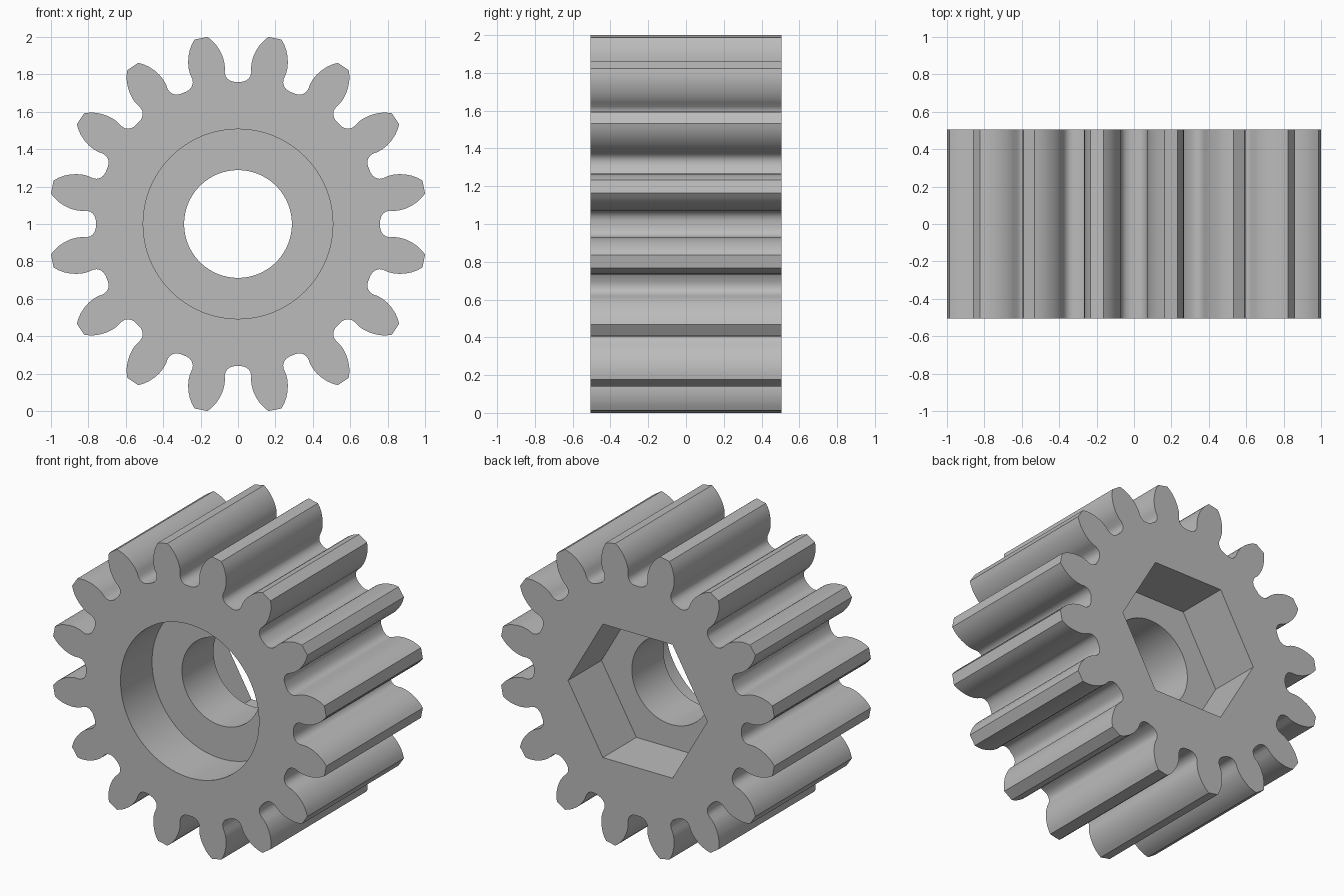
import bpy, bmesh, math

TEETH = 16
HALF = 0.505          # half the gear thickness along y
BORE_FLOOR = -0.175   # y of the round recess floor
HEX_FLOOR = 0.155     # y of the hexagonal recess floor

cube = bpy.data.objects.get("Cube")
if cube:
    bpy.data.objects.remove(cube, do_unlink=True)

steel = bpy.data.materials.new("grey_metal")
steel.use_nodes = True
steel.diffuse_color = (0.5, 0.5, 0.5, 1)
steel.node_tree.nodes["Principled BSDF"].inputs["Base Color"].default_value = (0.5, 0.5, 0.5, 1)


def prism(name, outline, y0, y1):
    """Extrude an x/z outline along y, centred on the gear axis."""
    bm = bmesh.new()
    face = bm.faces.new([bm.verts.new((x, y0, z + 1)) for x, z in outline])
    new = bmesh.ops.extrude_face_region(bm, geom=[face])["geom"]
    bmesh.ops.translate(bm, vec=(0, y1 - y0, 0),
                        verts=[v for v in new if isinstance(v, bmesh.types.BMVert)])
    bmesh.ops.recalc_face_normals(bm, faces=bm.faces)
    mesh = bpy.data.meshes.new(name)
    bm.to_mesh(mesh)
    bm.free()
    mesh.materials.append(steel)
    obj = bpy.data.objects.new(name, mesh)
    bpy.context.collection.objects.link(obj)
    return obj


def ring(radius, sides):
    return [(radius * math.cos(math.tau * i / sides), radius * math.sin(math.tau * i / sides))
            for i in range(sides)]


# Half of one tooth gap: sideways offset and distance from the axis
half_gap = [(0.018, 0.76), (0.037, 0.764), (0.054, 0.774), (0.066, 0.79), (0.071, 0.81),
            (0.07, 0.84), (0.074, 0.868), (0.084, 0.9), (0.1, 0.932),
            (0.119, 0.96), (0.14, 0.982), (0.163, 1.0)]
gap = [(-u, r) for u, r in reversed(half_gap)] + half_gap

# Toothed body
outline = []
for k in range(TEETH):
    a = math.tau * k / TEETH
    c, s = math.cos(a), math.sin(a)
    outline += [(u * c + r * s, r * c - u * s) for u, r in gap]
gear = prism("gear", outline, -HALF, HALF)

# Round front recess, hexagonal back recess and shaft hole
cutters = [prism("round_recess_cutter", ring(0.507, 96), -1, BORE_FLOOR),
           prism("hex_recess_cutter", ring(0.51, 6), HEX_FLOOR, 1),
           prism("shaft_hole_cutter", ring(0.288, 96), -0.9, 0.9)]
bpy.ops.object.select_all(action='DESELECT')
gear.select_set(True)
bpy.context.view_layer.objects.active = gear
for cutter in cutters:
    cutter.hide_render = True
    mod = gear.modifiers.new(cutter.name, 'BOOLEAN')
    mod.operation = 'DIFFERENCE'
    mod.solver = 'EXACT'
    mod.object = cutter
    bpy.ops.object.modifier_apply(modifier=mod.name)
    bpy.data.objects.remove(cutter, do_unlink=True)

bpy.ops.object.shade_smooth_by_angle(angle=math.radians(32))
